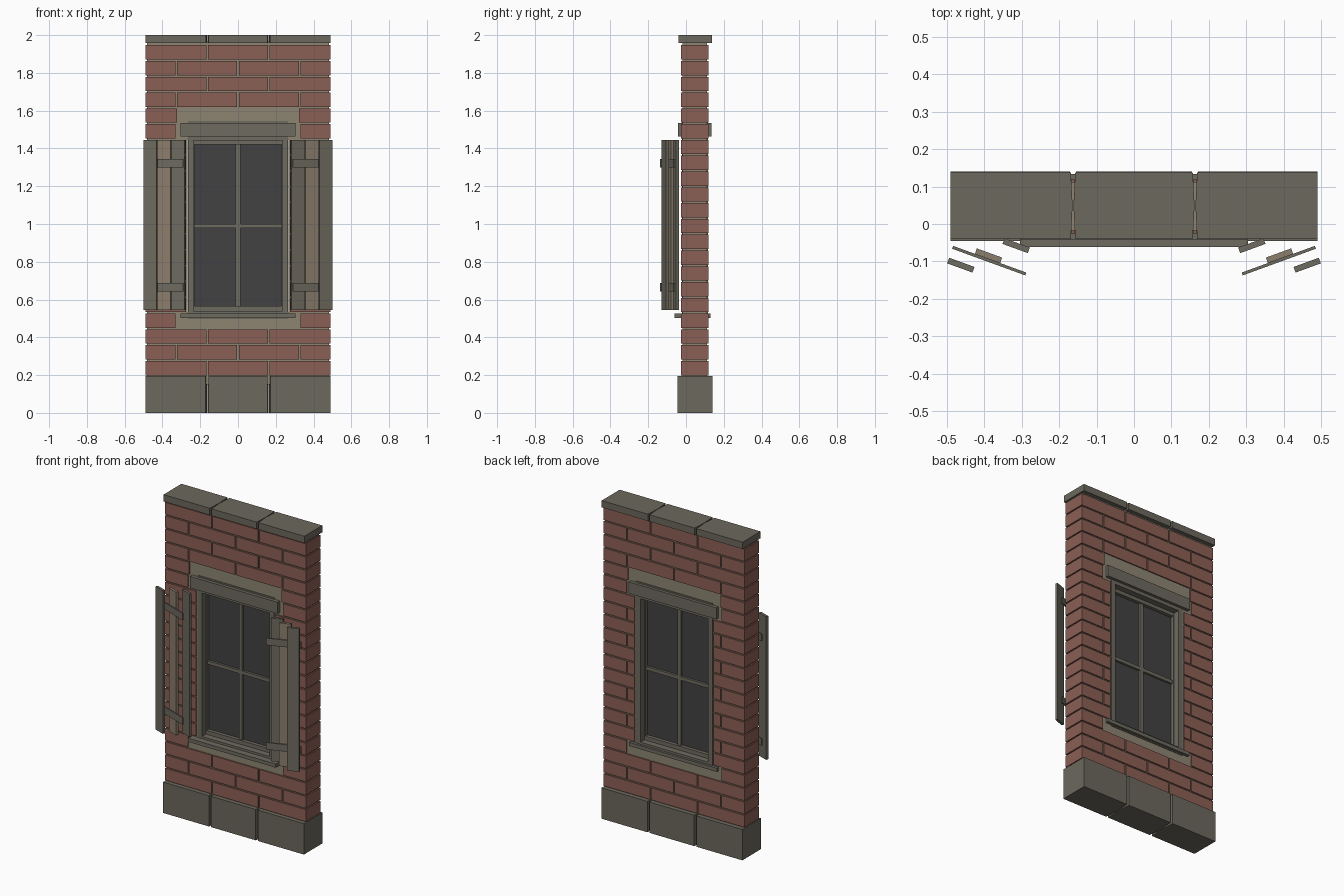
import bpy, bmesh, math
from mathutils import Matrix, Vector

if "Cube" in bpy.data.objects:
    bpy.data.objects.remove(bpy.data.objects["Cube"], do_unlink=True)


def material(name, r, g, b):
    m = bpy.data.materials.new(name)
    m.use_nodes = True
    m.diffuse_color = (r, g, b, 1)
    bsdf = m.node_tree.nodes["Principled BSDF"]
    bsdf.inputs["Base Color"].default_value = (r, g, b, 1)
    bsdf.inputs["Roughness"].default_value = 0.9
    return m


BRICK = material("red_brick", 0.26, 0.115, 0.09)
STONE = material("grey_stone", 0.15, 0.14, 0.11)
MORTAR = material("pale_mortar", 0.27, 0.235, 0.17)
WOOD = material("grey_wood", 0.155, 0.145, 0.115)
TAN = material("tan_wood", 0.26, 0.21, 0.15)
GLASS = material("dark_glass", 0.054, 0.054, 0.056)

MID_Y = 0.047  # middle of the wall thickness


def finish(name, bm, mat):
    bmesh.ops.recalc_face_normals(bm, faces=bm.faces)
    mesh = bpy.data.meshes.new(name)
    bm.to_mesh(mesh)
    bm.free()
    mesh.materials.append(mat)
    obj = bpy.data.objects.new(name, mesh)
    bpy.context.scene.collection.objects.link(obj)
    return obj


def add_box(bm, x, y, z, turn=0.0):
    """Add a box from (low, high) ranges, turned about its own upright axis."""
    centre = Vector([sum(r) / 2 for r in (x, y, z)])
    size = [r[1] - r[0] for r in (x, y, z)]
    bmesh.ops.create_cube(bm, size=1, matrix=Matrix.Translation(centre)
                          @ Matrix.Rotation(turn, 4, "Z") @ Matrix.Diagonal((*size, 1)))


def box(name, mat, x, y, z, turn=0.0):
    bm = bmesh.new()
    add_box(bm, x, y, z, turn)
    return finish(name, bm, mat)


def stone_row(name, y, z, gap):
    """Three stones whose ends swell to meet halfway through the wall."""
    edges = [-0.49, -0.163, 0.163, 0.49]
    mid = sum(y) / 2
    for i, (a, b) in enumerate(zip(edges, edges[1:])):
        left = gap if i > 0 else 0
        right = gap if i < 2 else 0
        outline = [(a + left, y[0]), (b - right, y[0]), (b - right / 5, mid),
                   (b - right, y[1]), (a + left, y[1]), (a + left / 5, mid)]
        bm = bmesh.new()
        face = bm.faces.new([bm.verts.new((px, py, z[0])) for px, py in outline])
        top = bmesh.ops.extrude_face_region(bm, geom=[face])["geom"]
        bmesh.ops.translate(bm, vec=(0, 0, z[1] - z[0]),
                            verts=[v for v in top if isinstance(v, bmesh.types.BMVert)])
        finish(f"{name}_{i + 1}", bm, STONE)


# Stone plinth and coping
stone_row("plinth_stone", (-0.045, 0.14), (0, 0.194), 0.008)
stone_row("coping_stone", (-0.04, 0.138), (1.957, 2.0), 0.006)

# Mortar core around the window opening
bm = bmesh.new()
core_y = (-0.018, 0.112)
add_box(bm, (-0.482, 0.482), core_y, (0.15, 0.535))
add_box(bm, (-0.482, 0.482), core_y, (1.445, 1.97))
for s in (-1, 1):
    add_box(bm, sorted((s * 0.267, s * 0.482)), core_y, (0.535, 1.445))
finish("mortar_core", bm, MORTAR)

# Brick courses in running bond, cut short beside the opening
bm = bmesh.new()
PITCH = 0.0836
for row in range(21):
    z0 = 0.199 + row * PITCH
    joints = [-0.49, -0.327, 0, 0.327, 0.49] if row % 2 else [-0.49, -0.163, 0.163, 0.49]
    cut = 0.275 if 4 <= row <= 14 else 0.322 if row in (3, 15, 16) else 0
    for a, b in zip(joints, joints[1:]):
        a += 0.004 if a > -0.49 else 0
        b -= 0.004 if b < 0.49 else 0
        spans = [(a, min(b, -cut)), (max(a, cut), b)] if cut else [(a, b)]
        for lo, hi in spans:
            if hi - lo > 0.01:
                add_box(bm, (lo, hi), (-0.026, 0.119), (z0, z0 + PITCH - 0.008))
finish("bricks", bm, BRICK)

# Lintel and sill
box("lintel", WOOD, (-0.305, 0.305), (-0.042, 0.134), (1.464, 1.536))
box("sill", WOOD, (-0.305, 0.305), (-0.061, 0.13), (0.503, 0.526))

# Window frame
bm = bmesh.new()
frame_y = (-0.022, 0.116)
for s in (-1, 1):
    add_box(bm, sorted((s * 0.235, s * 0.265)), frame_y, (0.496, 1.545))
add_box(bm, (-0.262, 0.262), frame_y, (1.442, 1.545))
add_box(bm, (-0.262, 0.262), frame_y, (0.496, 0.54))
finish("window_frame", bm, WOOD)

# Sash with glazing bars and glass
bm = bmesh.new()
sash_y = (MID_Y - 0.03, MID_Y + 0.03)
for s in (-1, 1):
    add_box(bm, sorted((s * 0.229, s * 0.24)), sash_y, (0.535, 1.445))
for z in ((0.535, 0.565), (1.42, 1.445)):
    add_box(bm, (-0.236, 0.236), sash_y, z)
bar_y = (MID_Y - 0.022, MID_Y + 0.022)
add_box(bm, (-0.012, 0.012), bar_y, (0.55, 1.43))
add_box(bm, (-0.236, 0.236), bar_y, (0.978, 1.0))
finish("window_sash", bm, WOOD)
box("glass", GLASS, (-0.235, 0.235), (MID_Y - 0.008, MID_Y + 0.008), (0.545, 1.435))

# Open shutters: three angled planks crossed by two battens
TILT = math.radians(20)
planks = {"outer": (0.463, -0.11, WOOD), "middle": (0.389, -0.085, TAN),
          "inner": (0.315, -0.058, WOOD)}
for s, side in ((1, "left"), (-1, "right")):
    for label, (x, y, mat) in planks.items():
        box(f"{side}_shutter_{label}_plank", mat, (s * x - 0.036, s * x + 0.036),
            (y - 0.008, y + 0.008), (0.545, 1.445), s * TILT)
    for label, z in (("lower", 0.665), ("upper", 1.322)):
        box(f"{side}_shutter_{label}_batten", WOOD, (s * 0.387 - 0.104, s * 0.387 + 0.104),
            (-0.102, -0.094), (z - 0.022, z + 0.022), s * TILT)
